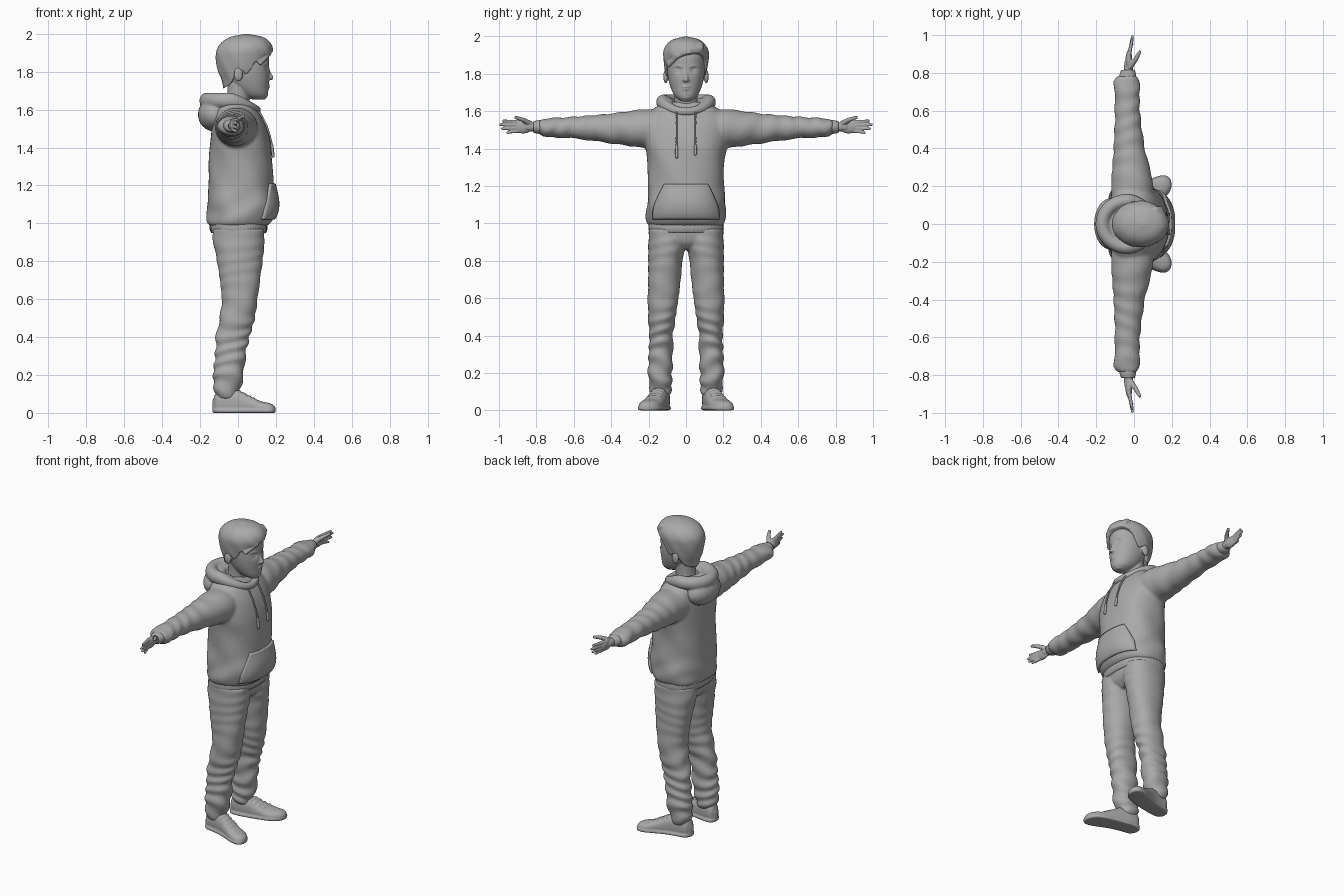
import bpy, bmesh
from math import sin, cos, pi, exp, copysign
from mathutils import Vector, Matrix

cube = bpy.data.objects.get("Cube")
if cube:
    bpy.data.objects.remove(cube, do_unlink=True)

clay = bpy.data.materials.new("grey_clay")
clay.use_nodes = True
clay.diffuse_color = (0.4, 0.4, 0.4, 1)
clay.node_tree.nodes["Principled BSDF"].inputs["Base Color"].default_value = (0.4, 0.4, 0.4, 1)


def at(rows, t):
    """Smoothly interpolate table rows keyed by their first value."""
    t = min(max(t, rows[0][0]), rows[-1][0])
    i = next(k for k in range(len(rows) - 1) if t <= rows[k + 1][0])
    a, b = rows[i], rows[i + 1]
    p, q = rows[max(i - 1, 0)], rows[min(i + 2, len(rows) - 1)]
    h = b[0] - a[0]
    f = (t - a[0]) / h
    out = []
    for k in range(1, len(a)):
        m0 = (b[k] - p[k]) / (b[0] - p[0]) * h
        m1 = (q[k] - a[k]) / (q[0] - a[0]) * h
        out.append((2*f**3 - 3*f*f + 1)*a[k] + (f**3 - 2*f*f + f)*m0
                   + (3*f*f - 2*f**3)*b[k] + (f**3 - f*f)*m1)
    return out


def skin(bm, rings, closed=False):
    """Bridge rings of points into a tube, capped unless closed."""
    vs = [[bm.verts.new(p) for p in r] for r in rings]
    n = len(vs[0])
    for i in range(len(vs) if closed else len(vs) - 1):
        a, b = vs[i], vs[(i + 1) % len(vs)]
        for j in range(n):
            bm.faces.new((a[j], a[(j+1) % n], b[(j+1) % n], b[j]))
    if not closed:
        bm.faces.new(vs[0][::-1])
        bm.faces.new(vs[-1])


def loft(bm, rows, axis="z", side=1, power=2.0, fold=None, steps=60, n=48, floor=None):
    """Rows: position on axis, two centre coordinates, two radii."""
    rings = []
    for i in range(steps + 1):
        t = rows[0][0] + (rows[-1][0] - rows[0][0]) * i / steps
        c1, c2, r1, r2 = at(rows, t)
        ring = []
        for j in range(n):
            g = 2 * pi * j / n
            k = 1 + (fold(t, g) if fold else 0)
            u = c1 + k * r1 * copysign(abs(cos(g)) ** (2 / power), cos(g))
            v = c2 + k * r2 * copysign(abs(sin(g)) ** (2 / power), sin(g))
            x, y, z = {"x": (t, u, v), "y": (u, t, v), "z": (u, v, t)}[axis]
            ring.append((x, y * side, z if floor is None else max(z, floor)))
        rings.append(ring)
    skin(bm, rings)


def blob(bm, c, r, side=1):
    m = Matrix.Translation((c[0], c[1] * side, c[2])) @ Matrix.Diagonal((*r, 1))
    bmesh.ops.create_icosphere(bm, subdivisions=3, radius=1, matrix=m)


def chain(bm, pts, radius, side=1, end=None, n=8):
    """Rounded limb made of overlapping balls."""
    end = end or radius
    total = (len(pts) - 1) * n
    for i in range(total + 1):
        k, f = min(i // n, len(pts) - 2), 0
        f = i / n - k
        r = radius + (end - radius) * i / total
        blob(bm, Vector(pts[k]).lerp(Vector(pts[k + 1]), f), (r, r, r), side)


def finish(name, bm, voxel=None, smooth=3):
    bmesh.ops.recalc_face_normals(bm, faces=bm.faces)
    for f in bm.faces:
        f.smooth = True
    me = bpy.data.meshes.new(name)
    bm.to_mesh(me)
    bm.free()
    me.materials.append(clay)
    ob = bpy.data.objects.new(name, me)
    bpy.context.collection.objects.link(ob)
    if voxel:
        m = ob.modifiers.new("fuse", "REMESH")
        m.mode, m.voxel_size, m.use_smooth_shade = "VOXEL", voxel, True
        s = ob.modifiers.new("soften", "SMOOTH")
        s.factor, s.iterations = 0.5, smooth
    return ob


# Hoodie: body and sleeves fused together
torso = [(0.975, 0, 0, .13, .18), (1.0, .005, 0, .165, .205), (1.06, .016, 0, .178, .212),
         (1.2, .015, 0, .172, .203), (1.33, .014, 0, .167, .206), (1.43, .012, 0, .158, .22),
         (1.53, .0, 0, .138, .22), (1.6, -.015, 0, .112, .185), (1.65, -.02, 0, .07, .12)]
sleeve = [(.08, -.01, 1.505, .11, .10), (.22, -.01, 1.507, .11, .103), (.4, -.025, 1.507, .083, .08),
          (.6, -.035, 1.512, .066, .058), (.72, -.037, 1.511, .068, .052), (.765, -.037, 1.513, .066, .046),
          (.785, -.035, 1.515, .048, .036)]


def body_fold(z, g):
    return .018 * sin(z * 38 + 3 * sin(g * 2)) * exp(-((z - 1.06) / .12) ** 2) \
        + .012 * sin(g * 5 + z * 22)


def sleeve_fold(t, g):
    return (.03 + .05 * max(0, t - .3)) * sin(t * 62 + 2.2 * sin(g + t * 9)) * min(1, max(0, t - .15) * 5)


bm = bmesh.new()
loft(bm, torso, power=2.35, fold=body_fold)
for s in (1, -1):
    loft(bm, sleeve, "y", s, fold=sleeve_fold)
finish("hoodie", bm, .009, 4)

# Ribbed waistband and sleeve cuffs
bm = bmesh.new()
loft(bm, [(.95, .003, 0, .145, .195), (.97, .003, 0, .152, .2), (1.0, .003, 0, .153, .2)],
     power=2.35, fold=lambda z, g: .004 * sin(g * 60), steps=8, n=240)
finish("waistband", bm)
for s, label in ((1, "left"), (-1, "right")):
    bm = bmesh.new()
    loft(bm, [(.77, -.034, 1.515, .046, .036), (.79, -.033, 1.515, .044, .036),
              (.815, -.032, 1.515, .036, .031)], "y", s, steps=8)
    finish(label + "_cuff", bm)


def chest(y, z):
    """Forward surface of the hoodie body."""
    cx, cy, rx, ry = at(torso, z)
    return cx + rx * max(0, 1 - (abs(y) / ry) ** 2.35) ** (1 / 2.35)


# Front pouch pocket, following the body surface
bm = bmesh.new()
rows = []
for i in range(17):
    z = 1.02 + .19 * i / 16
    w = .178 - .06 * max(0, (z - 1.07) / .14) ** 1.3
    rows.append([bm.verts.new((chest(w * u, z) + .012 + .012 * (1 - u ** 4) * sin(pi * i / 16), w * u, z))
                 for u in [k / 16 - 1 for k in range(33)]])
for a, b in zip(rows, rows[1:]):
    for j in range(32):
        bm.faces.new((a[j], a[j + 1], b[j + 1], b[j]))
pocket = finish("pouch_pocket", bm)
sol = pocket.modifiers.new("cloth", "SOLIDIFY")
sol.thickness, sol.offset = .025, -1

# Folded hood: two rolled rims around the neck and a pouch down the back
bm = bmesh.new()
for cx, ex, ey, z0, r0, dip in ((-.033, .133, .122, 1.647, .038, .05), (-.005, .092, .092, 1.645, .024, .045)):
    rings = []
    for i in range(64):
        a = 2 * pi * i / 64
        front = max(0, cos(a))
        r = r0 * (1 - .45 * front)
        rings.append([(cx + (ex + r * cos(b)) * cos(a), (ey + r * cos(b)) * sin(a),
                       z0 - dip * front ** 1.4 + 1.1 * r * sin(b)) for b in [2 * pi * k / 16 for k in range(16)]])
    skin(bm, rings, True)
blob(bm, (-.122, 0, 1.575), (.09, .138, .092))
finish("hood", bm, .007, 3)

# Drawstrings with thicker tips
for s, label, low in ((1, "left", 1.37), (-1, "right", 1.355)):
    bm = bmesh.new()
    pts = [(chest(.05, z) + .008, .05, z) for z in (1.61, 1.57, 1.52, 1.46, 1.41, low)]
    chain(bm, pts, .006, s)
    chain(bm, [pts[-1], pts[-2]], .0085, s)
    finish(label + "_drawstring", bm, .004, 1)

# Trousers: pelvis and two rumpled legs
leg = [(.075, -.06, .135, .05, .048), (.11, -.06, .135, .065, .058), (.2, -.05, .138, .08, .064),
       (.3, -.04, .135, .08, .064), (.4, -.028, .133, .088, .063), (.5, -.005, .128, .093, .074),
       (.6, .01, .122, .094, .082), (.8, .008, .11, .12, .092), (.9, .005, .1, .135, .1), (.97, .003, .098, .135, .1)]


def leg_fold(z, g):
    rumple = .014 + .062 / (1 + exp((z - .48) * 22))
    return rumple * sin(z * 78 + 2.4 * sin(g + z * 14)) + .012 * sin(g * 3 + z * 18)


bm = bmesh.new()
for s in (1, -1):
    loft(bm, leg, side=s, power=2.2, fold=leg_fold, steps=100)
loft(bm, [(.86, .003, 0, .09, .06), (.9, .003, 0, .125, .16), (.98, .003, 0, .14, .195)], power=2.3)
finish("trousers", bm, .008, 3)

# Shoes: upper, sole and laces, toes turned out
shoe = [(-.135, .128, .03, .012, .03), (-.115, .13, .05, .04, .06), (-.06, .135, .055, .048, .075),
        (0, .147, .05, .05, .07), (.06, .165, .037, .055, .052), (.12, .186, .026, .06, .036),
        (.165, .2, .022, .052, .03), (.19, .207, .018, .03, .022), (.198, .208, .016, .008, .01)]
for s, label in ((1, "left"), (-1, "right")):
    bm = bmesh.new()
    loft(bm, shoe, "x", s, power=2.3, floor=.004)
    loft(bm, [(t, y, .012, w + .005, .012) for t, y, z, w, h in shoe], "x", s, power=5)
    for x in (.01, .035, .06, .085):
        t = at(shoe, x)
        chain(bm, [(x, t[0] + k * t[2] * .6, t[1] + t[3] * (.99 - .12 * abs(k))) for k in (-1, 0, 1)], .006, s)
    finish(label + "_shoe", bm, .005, 2)

# Hands: palm, four spread fingers and a raised thumb
for s, label in ((1, "left"), (-1, "right")):
    bm = bmesh.new()
    chain(bm, [(-.03, .77, 1.515), (-.028, .85, 1.516)], .024, s)
    blob(bm, (-.027, .87, 1.517), (.018, .052, .037), s)
    for z0, z1, y1, r in ((1.541, 1.548, .976, .0095), (1.525, 1.528, .992, .01),
                          (1.509, 1.506, .982, .0095), (1.494, 1.484, .955, .0085)):
        chain(bm, [(-.027, .89, z0), (-.018, .935, (z0 + z1) / 2), (-.009, y1, z1)], r + .002, s, r - .002)
    chain(bm, [(-.02, .835, 1.533), (.008, .87, 1.553), (.03, .91, 1.566)], .016, s, .009)
    finish(label + "_hand", bm, .004, 2)

# Head: skull with eye hollows, neck, features and ears
skull = [(1.652, .11, 0, .03, .025), (1.675, .09, 0, .066, .056), (1.72, .067, 0, .094, .08),
         (1.78, .05, 0, .116, .096), (1.84, .04, 0, .124, .102), (1.9, .037, 0, .124, .1),
         (1.955, .04, 0, .09, .075), (1.975, .04, 0, .03, .03)]


def sockets(z, g):
    g = min(g, 2 * pi - g)
    return -.075 * exp(-((z - 1.818) / .018) ** 2 - ((g - .4) / .2) ** 2)


bm = bmesh.new()
loft(bm, skull, fold=sockets, steps=70, n=72, power=2.1)
loft(bm, [(1.56, -.015, 0, .07, .075), (1.65, .0, 0, .06, .063), (1.74, .01, 0, .066, .066)])
chain(bm, [(.154, 0, 1.822), (.164, 0, 1.79), (.174, 0, 1.768)], .009, 1, .013)
blob(bm, (.157, 0, 1.73), (.012, .026, .006))
blob(bm, (.155, 0, 1.717), (.012, .022, .007))
blob(bm, (.138, 0, 1.677), (.02, .024, .018))
for s in (1, -1):
    blob(bm, (.163, .013, 1.765), (.01, .009, .008), s)
    blob(bm, (.137, .041, 1.815), (.013, .019, .009), s)
    chain(bm, [(.158, .02, 1.838), (.15, .045, 1.843), (.13, .068, 1.838)], .006, s)
    blob(bm, (.002, .108, 1.785), (.024, .013, .036), s)
finish("head", bm, .0045, 2)

# Hair: cap with an uneven hairline and a swept fringe
cap = [(1.7, 0, .075, .075), (1.75, .01, .095, .092), (1.8, .025, .13, .108), (1.87, .03, .147, .12),
       (1.92, .036, .147, .121), (1.96, .042, .123, .1), (1.985, .045, .08, .065), (1.998, .045, .015, .012)]
hairline = [(0, 1.905), (.7, 1.9), (1.1, 1.86), (1.35, 1.79), (1.7, 1.805), (2.1, 1.735), (3.15, 1.705)]
bm = bmesh.new()
rings = [[(.035, .0005 * sin(2*pi*j/96), 1.865) for j in range(96)]]
for i in range(41):
    ring = []
    for j in range(96):
        g = 2 * pi * j / 96
        low = at(hairline, min(g, 2 * pi - g))[0] + .02 * sin(g) * max(0, cos(g))
        z = low + (1.998 - low) * sin(pi / 2 * i / 40)
        cx, rx, ry = at(cap, z)
        k = 1 + .014 * sin(g * 9 + z * 40) * (1 - i / 40)
        ring.append((cx + k * rx * cos(g), k * ry * sin(g), z))
    rings.append(ring)
skin(bm, rings)
for drop in (0, .018, .036):
    chain(bm, [(.135 - drop / 2, .075, 1.935 + drop / 2), (.165 - drop / 3, .02, 1.925 + drop / 2),
               (.162 - drop / 2, -.045, 1.895 + drop / 3), (.118 - drop / 2, -.092, 1.845 + drop / 2)],
          .02, 1, .011)
finish("hair", bm, .0055, 2)
